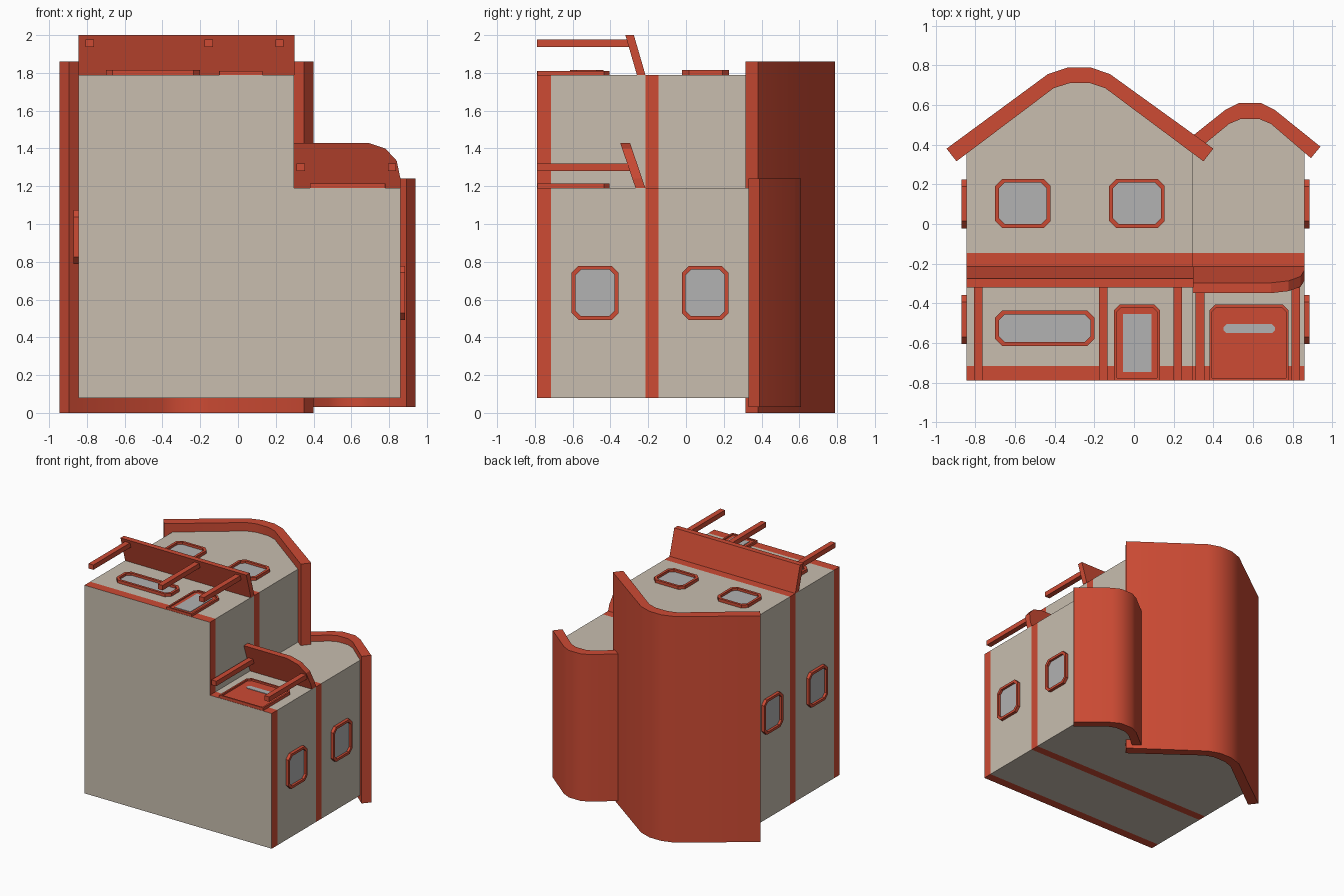
import bpy, bmesh

if "Cube" in bpy.data.objects:
    bpy.data.objects.remove(bpy.data.objects["Cube"])


def material(name, rgb):
    m = bpy.data.materials.new(name)
    m.diffuse_color = (*rgb, 1)
    m.use_nodes = True
    m.node_tree.nodes["Principled BSDF"].inputs["Base Color"].default_value = m.diffuse_color
    return m


RED = material("brick red", (0.61, 0.07, 0.034))
BEIGE = material("beige wall", (0.58, 0.515, 0.43))
GREY = material("grey glass", (0.445, 0.445, 0.445))

# Key dimensions
LEFT, STEP, RIGHT, BASE = -0.845, 0.297, 0.86, -0.79
BACK, Z_MAIN, Z_WING = 0.078, 1.79, 1.19


def finish(name, bm, mats):
    bmesh.ops.recalc_face_normals(bm, faces=bm.faces[:])
    me = bpy.data.meshes.new(name)
    bm.to_mesh(me)
    bm.free()
    for m in mats:
        me.materials.append(m)
    ob = bpy.data.objects.new(name, me)
    bpy.context.collection.objects.link(ob)
    return ob


def front(z):
    return lambda u, v, h: (u, v, z + h)


def right(u, v, h):
    return (RIGHT + h, u, v)


def left(u, v, h):
    return (LEFT - h, u, v)


def prism_mesh(pts, h0, h1, place):
    bm = bmesh.new()
    lo = [bm.verts.new(place(u, v, h0)) for u, v in pts]
    hi = [bm.verts.new(place(u, v, h1)) for u, v in pts]
    bm.faces.new(lo)
    bm.faces.new(hi)
    n = len(pts)
    for i in range(n):
        j = (i + 1) % n
        bm.faces.new((lo[i], lo[j], hi[j], hi[i]))
    return bm


def prism(name, pts, h0, h1, place, mat):
    return finish(name, prism_mesh(pts, h0, h1, place), [mat])


def chamfered(u0, u1, v0, v1, c, cb=None):
    cb = c if cb is None else cb
    return [(u0 + cb, v0), (u1 - cb, v0), (u1, v0 + cb), (u1, v1 - c),
            (u1 - c, v1), (u0 + c, v1), (u0, v1 - c), (u0, v0 + cb)]


def rect(u0, u1, v0, v1):
    return [(u0, v0), (u1, v0), (u1, v1), (u0, v1)]


def frame(name, outer, inner, h, place):
    bm = bmesh.new()
    loops = [[bm.verts.new(place(u, v, z)) for u, v in pts]
             for pts, z in ((outer, 0), (outer, h), (inner, h), (inner, 0))]
    n = len(outer)
    for k in range(4):
        a, b = loops[k], loops[(k + 1) % 4]
        for i in range(n):
            j = (i + 1) % n
            bm.faces.new((a[i], a[j], b[j], b[i]))
    return finish(name, bm, [RED])


def window(name, u0, u1, v0, v1, place):
    w = 0.02
    inner = chamfered(u0 + w, u1 - w, v0 + w, v1 - w, 0.028)
    frame(name + "_frame", chamfered(u0, u1, v0, v1, 0.036), inner, 0.025, place)
    prism(name + "_glass", inner, 0, 0.006, place, GREY)


def walls(name, pts, z1):
    # Wall block with red bands cut into it at base and mid height
    bm = prism_mesh(pts, BACK, z1, front(0))
    for y in (-0.715, -0.215, -0.145):
        bmesh.ops.bisect_plane(bm, geom=bm.verts[:] + bm.edges[:] + bm.faces[:],
                               plane_co=(0, y, 0), plane_no=(0, 1, 0))
    bm.normal_update()
    for f in bm.faces:
        y = f.calc_center_median().y
        flat = abs(f.normal.y) < 0.5
        f.material_index = int(flat and (y < -0.715 or -0.215 < y < -0.145))
    return finish(name, bm, [BEIGE, RED])


# Wall blocks
walls("main_house", [(LEFT, BASE), (STEP, BASE), (STEP, 0.365), (-0.145, 0.69),
                     (-0.22, 0.715), (-0.325, 0.715), (-0.405, 0.69), (LEFT, 0.365)], Z_MAIN)
walls("side_wing", [(STEP, BASE), (RIGHT, BASE), (RIGHT, 0.368), (0.69, 0.51), (0.63, 0.535),
                    (0.54, 0.535), (0.48, 0.51), (STEP, 0.363)], Z_WING)

# Curved roofs
roofs = [
    prism("main_roof", [(-0.945, 0.38), (-0.435, 0.755), (-0.33, 0.79), (-0.22, 0.79),
                        (-0.12, 0.755), (0.40, 0.38), (0.35, 0.316), (-0.145, 0.685),
                        (-0.22, 0.71), (-0.325, 0.71), (-0.405, 0.685), (-0.895, 0.316)],
          0, 1.86, front(0), RED),
    prism("wing_roof", [(0.30, 0.448), (0.46, 0.575), (0.53, 0.61), (0.64, 0.61),
                        (0.71, 0.575), (0.94, 0.39), (0.892, 0.332), (0.69, 0.505),
                        (0.63, 0.53), (0.54, 0.53), (0.48, 0.505), (0.34, 0.39)],
          0.03, 1.24, front(0), RED)]
for ob in roofs:
    bpy.ops.object.select_all(action="DESELECT")
    ob.select_set(True)
    bpy.context.view_layer.objects.active = ob
    bpy.ops.object.shade_smooth_by_angle()

# Sloped porch roofs
prism("main_porch_roof", rect(LEFT, 0.30, 0, 0.21), 0, 0.045,
      lambda u, v, h: (u, -0.215 - h - v * 0.29, Z_MAIN + v), RED)
prism("wing_porch_roof", [(STEP, 0), (RIGHT, 0), (0.86, 0.05), (0.84, 0.145), (0.78, 0.21),
                          (0.69, 0.24), (STEP, 0.24)], 0, 0.052,
      lambda u, v, h: (u, -0.215 - h - v * 0.34, Z_WING + v), RED)

# Porch posts
for i, (x, z) in enumerate([(-0.785, 1.958), (-0.155, 1.958), (0.22, 1.958),
                            (0.333, 1.30), (0.815, 1.30)]):
    prism(f"porch_post_{i + 1}", rect(x - 0.022, x + 0.022, z - 0.02, z + 0.02),
          BASE, -0.28, lambda u, v, h: (u, h, v), RED)

# Windows
window("upper_window_left", -0.70, -0.42, -0.02, 0.228, front(Z_MAIN))
window("upper_window_right", -0.125, 0.155, -0.02, 0.228, front(Z_MAIN))
window("wide_window", -0.70, -0.20, -0.615, -0.437, front(Z_MAIN))
for label, y0, y1 in (("upper", -0.022, 0.225), ("lower", -0.605, -0.358)):
    window(f"right_side_window_{label}", y0, y1, 0.492, 0.778, right)
    window(f"left_side_window_{label}", y0, y1, 0.788, 1.074, left)

# Front door and garage door
for name, x0, x1, z, h in (("front_door", -0.10, 0.13, Z_MAIN, 0.02),
                           ("garage_door", 0.38, 0.78, Z_WING, 0.024)):
    inner = chamfered(x0 + 0.014, x1 - 0.014, -0.776, -0.42, 0.022, 0.001)
    frame(name + "_frame", chamfered(x0, x1, -0.788, -0.405, 0.03, 0.001), inner, h, front(z))
    prism(name + "_panel", inner, 0, 0.01, front(z), RED)
prism("front_door_glass", rect(-0.055, 0.088, -0.745, -0.455), 0.008, 0.014, front(Z_MAIN), GREY)
prism("garage_door_glass", chamfered(0.452, 0.71, -0.55, -0.505, 0.014), 0.008, 0.014,
      front(Z_WING), GREY)
